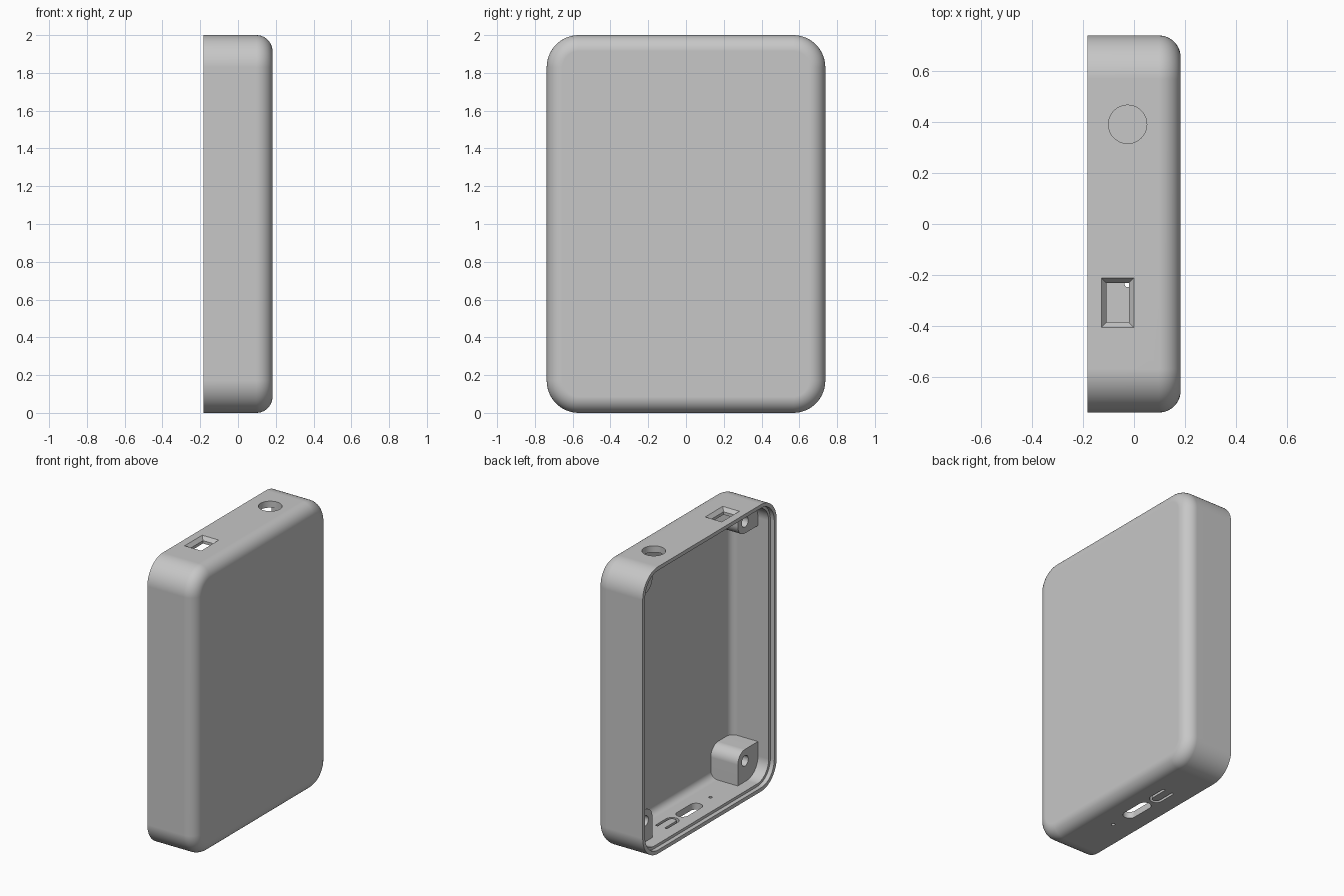
import bpy, bmesh
from math import sin, cos, pi, radians
from mathutils import Vector

cube = bpy.data.objects.get("Cube")
if cube:
    bpy.data.objects.remove(cube, do_unlink=True)

HX, HY, HZ = 0.1825, 0.7375, 1.0   # half sizes of the case
CORNER, FILLET, WALL = 0.17, 0.085, 0.045
PORT_X = -0.025                    # line on which the ports sit

grey = bpy.data.materials.new("light_grey_plastic")
grey.use_nodes = True
grey.diffuse_color = (0.57, 0.57, 0.57, 1)
grey.node_tree.nodes["Principled BSDF"].inputs["Base Color"].default_value = grey.diffuse_color


def loft(name, rings):
    """Closed solid through rings of equal point count, capped at both ends."""
    bm = bmesh.new()
    loops = [[bm.verts.new(p) for p in ring] for ring in rings]
    n = len(loops[0])
    for a, b in zip(loops, loops[1:]):
        for i in range(n):
            j = (i + 1) % n
            bm.faces.new((a[i], a[j], b[j], b[i]))
    bm.faces.new(loops[0])
    bm.faces.new(loops[-1])
    bmesh.ops.recalc_face_normals(bm, faces=bm.faces)
    mesh = bpy.data.meshes.new(name)
    bm.to_mesh(mesh)
    bm.free()
    mesh.materials.append(grey)
    obj = bpy.data.objects.new(name, mesh)
    bpy.context.collection.objects.link(obj)
    return obj


def arc(cx, cy, r, start, end, steps=10):
    angles = [radians(start + (end - start) * i / steps) for i in range(steps + 1)]
    return [(cx + r * cos(a), cy + r * sin(a)) for a in angles]


def rounded_rect(hw, hh, r, steps=10):
    pts = []
    for k, (sx, sy) in enumerate(((1, 1), (-1, 1), (-1, -1), (1, -1))):
        pts += arc(sx * (hw - r), sy * (hh - r), r, 90 * k, 90 * k + 90, steps)
    return pts


def along_x(pts, x):
    return [Vector((x, y, z)) for y, z in pts]


def along_z(pts, z):
    return [Vector((x, y, z)) for x, y in pts]


def shell_ring(x, inset):
    pts = rounded_rect(HY - inset, HZ - inset, CORNER - inset, 14)
    return [Vector((x, y, z + HZ)) for y, z in pts]


def fillet_rings(x_end, inset, r, steps=10):
    """Rings that round a wall over into the closed side."""
    angles = [i / steps * pi / 2 for i in range(steps + 1)]
    return [shell_ring(x_end - r + r * sin(a), inset + r - r * cos(a)) for a in angles]


def cut(obj, cutter):
    mod = obj.modifiers.new("cut", "BOOLEAN")
    mod.operation, mod.solver, mod.object = "DIFFERENCE", "EXACT", cutter
    bpy.ops.object.select_all(action="DESELECT")
    bpy.context.view_layer.objects.active = obj
    obj.select_set(True)
    bpy.ops.object.modifier_apply(modifier=mod.name)
    bpy.data.objects.remove(cutter, do_unlink=True)


# Case: cavity floor, inner wall, stepped lip, rim, outer wall, rounded closed side
cavity = list(reversed(fillet_rings(HX - WALL, WALL, 0.05)))
lip = [shell_ring(-HX + 0.03, WALL), shell_ring(-HX + 0.03, 0.026),
       shell_ring(-HX, 0.026), shell_ring(-HX, 0)]
case = loft("case_shell", cavity + lip + fillet_rings(HX, 0, FILLET))

# Top: round opening and bevelled rectangular opening
round_pts = arc(PORT_X, 0.39, 0.075, 0, 360, 48)[:-1]
cut(case, loft("round_cutter", [along_z(round_pts, 1.9), along_z(round_pts, 2.1)]))


def box_pts(cx, cy, hw, hh):
    return [(cx - hw, cy - hh), (cx + hw, cy - hh), (cx + hw, cy + hh), (cx - hw, cy + hh)]


wide, narrow = box_pts(-0.064, -0.308, 0.064, 0.097), box_pts(-0.064, -0.308, 0.044, 0.077)
cut(case, loft("switch_cutter", [along_z(narrow, 1.9), along_z(narrow, 1.975),
                                 along_z(wide, 2.0), along_z(wide, 2.05)]))

# Bottom: rounded socket, pin hole and U-shaped slot around a push tab
socket = [(x + PORT_X, y) for x, y in rounded_rect(0.042, 0.115, 0.041)]
pin = arc(PORT_X, -0.235, 0.012, 0, 360, 20)[:-1]
tab_y, tab_end = 0.19, 0.31
tab = ([(PORT_X + 0.045, tab_end)] + arc(PORT_X, tab_y, 0.045, 0, -180)
       + [(PORT_X - 0.045, tab_end), (PORT_X - 0.027, tab_end)]
       + arc(PORT_X, tab_y, 0.027, -180, 0) + [(PORT_X + 0.027, tab_end)])
for name, pts in (("socket", socket), ("pin", pin), ("tab", tab)):
    cut(case, loft(name + "_cutter", [along_z(pts, -0.1), along_z(pts, 0.1)]))

# Screw posts in the four corners, merged into the walls
parts = [case]
BURY, POST_R, POST_Y = 0.025, 0.08, 0.55
for side, sy in (("left", 1), ("right", -1)):
    for level, sz, post_z in (("top", 1, 0.855), ("bottom", -1, 0.81)):
        outline = (arc(HY - CORNER, HZ - CORNER, CORNER - BURY, 0, 90)
                   + [(POST_Y - POST_R, HZ - BURY)]
                   + arc(POST_Y, post_z, POST_R, 180, 270)
                   + [(HY - BURY, post_z - POST_R)])
        outline = [(sy * y, HZ + sz * z) for y, z in outline]
        post = loft(f"{level}_{side}_screw_post",
                    [along_x(outline, -0.07), along_x(outline, HX - 0.03)])
        hole = arc(sy * POST_Y, HZ + sz * post_z, 0.036, 0, 360, 28)[:-1]
        cut(post, loft("screw_cutter", [along_x(hole, -0.1), along_x(hole, 0.08)]))
        parts.append(post)

# Smooth curves with crisp edges
for obj in parts:
    bpy.ops.object.select_all(action="DESELECT")
    bpy.context.view_layer.objects.active = obj
    obj.select_set(True)
    bpy.ops.object.shade_smooth_by_angle(angle=radians(32))
    normals = obj.modifiers.new("even_shading", "WEIGHTED_NORMAL")
    normals.keep_sharp = True
